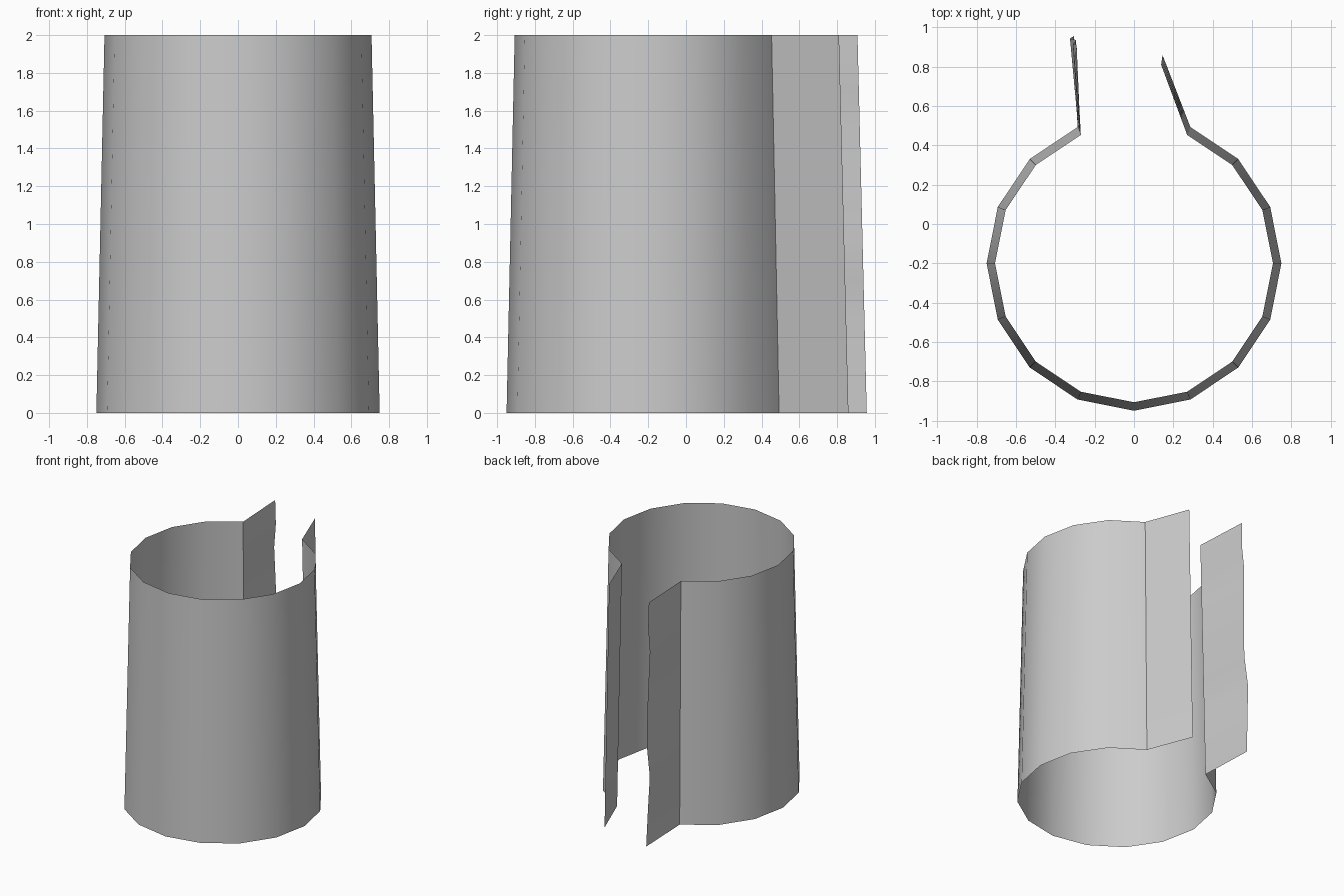
import bpy, math

if "Cube" in bpy.data.objects:
    bpy.data.objects.remove(bpy.data.objects["Cube"])

H, CY, SIDES, LEVELS = 2.0, -0.2, 16, 20


def lerp(a, b, t):
    return a + (b - a) * t


def wave(z):
    # gentle ripple along the free edge of the left flap
    pts = [(0, 0), (0.3, -0.012), (0.58, -0.026), (0.84, 0.006), (1.2, 0.0),
           (1.6, -0.014), (1.8, 0.004), (2.01, 0)]
    for (z0, v0), (z1, v1) in zip(pts, pts[1:]):
        if z <= z1:
            return lerp(v0, v1, (z - z0) / (z1 - z0))
    return 0


def section(z):
    # open 16-sided ring, missing its back corner, with a flap at each end
    t = z / H
    r = lerp(0.75, 0.707, t)
    ring = [(r * math.sin(a), CY + r * math.cos(a))
            for a in (2 * math.pi * i / SIDES for i in range(1, SIDES))]
    right = (lerp(0.145, 0.138, t), lerp(0.86, 0.81, t))
    left = (lerp(-0.305, -0.295, t) + wave(z), lerp(0.957, 0.908, t))
    return [(x, y, z) for x, y in [right] + ring + [left]]


# tapered open sleeve
verts = []
for k in range(LEVELS + 1):
    verts += section(H * k / LEVELS)
n = SIDES + 1
faces = [(k * n + i + 1, k * n + i, (k + 1) * n + i, (k + 1) * n + i + 1)
         for k in range(LEVELS) for i in range(n - 1)]
# outward-facing winding
faces = [f[::-1] for f in faces]
mesh = bpy.data.meshes.new("open_sleeve")
mesh.from_pydata(verts, [], faces)
# make sure normals point away from the axis
mesh.update()
p = mesh.polygons[8]
if p.normal.x * p.center.x + p.normal.y * (p.center.y - CY) < 0:
    mesh.flip_normals()
obj = bpy.data.objects.new("open_sleeve", mesh)
bpy.context.collection.objects.link(obj)
bpy.context.view_layer.objects.active = obj
obj.select_set(True)
bpy.ops.object.shade_smooth_by_angle(angle=math.radians(30))
